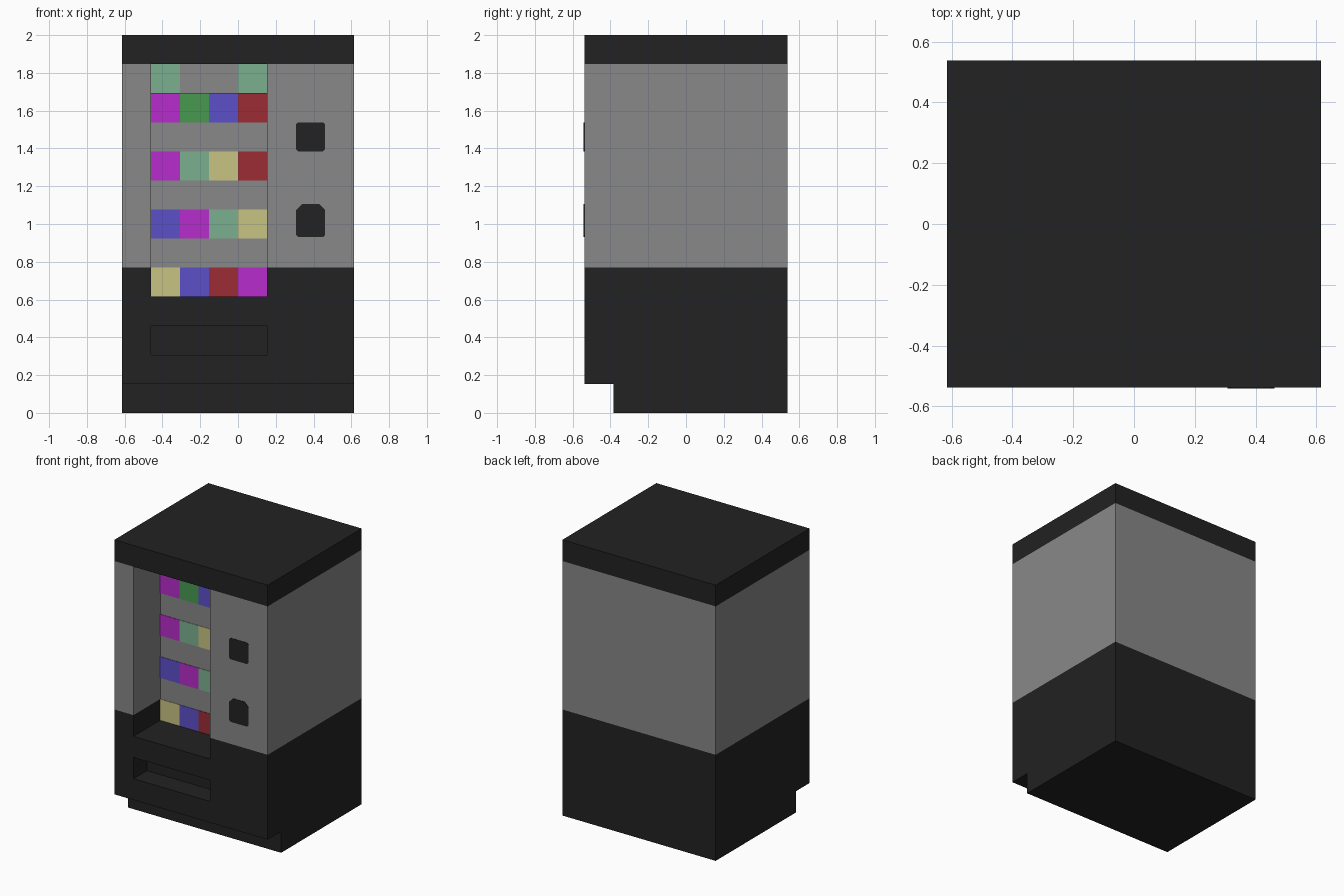
import bpy, bmesh
from mathutils import Vector

if "Cube" in bpy.data.objects:
    bpy.data.objects.remove(bpy.data.objects["Cube"])

U = 2 / 13            # block unit: the machine is 8 x 7 x 13 units
FRONT = -3.5          # front plane in units


def srgb(r, g, b):
    lin = lambda c: c / 12.92 if c <= 0.04045 else ((c + 0.055) / 1.055) ** 2.4
    return (lin(r / 255), lin(g / 255), lin(b / 255), 1)


def material(name, rgb):
    m = bpy.data.materials.new(name)
    m.diffuse_color = srgb(*rgb)
    m.use_nodes = True
    m.node_tree.nodes["Principled BSDF"].inputs["Base Color"].default_value = m.diffuse_color
    return m


MATS = {n: material(n, c) for n, c in {
    "charcoal": (34, 34, 34), "grey": (136, 136, 136),
    "magenta": (184, 44, 204), "green": (72, 152, 80),
    "blue": (92, 80, 200), "red": (156, 44, 52),
    "cream": (200, 196, 132), "mint": (124, 176, 144)}.items()}


def prism(name, pts, offset, mats):
    """Extrude a closed outline (given in units) along an offset vector."""
    bm = bmesh.new()
    face = bm.faces.new([bm.verts.new(Vector(p) * U) for p in pts])
    ext = bmesh.ops.extrude_face_region(bm, geom=[face], use_keep_orig=True)
    bmesh.ops.translate(bm, vec=Vector(offset) * U,
                        verts=[g for g in ext["geom"] if isinstance(g, bmesh.types.BMVert)])
    bmesh.ops.recalc_face_normals(bm, faces=bm.faces)
    me = bpy.data.meshes.new(name)
    bm.to_mesh(me)
    bm.free()
    for m in mats:
        me.materials.append(MATS[m])
    ob = bpy.data.objects.new(name, me)
    bpy.context.collection.objects.link(ob)
    return ob


def side_prism(name, yz, x0, x1, mats=()):
    return prism(name, [(x0, y, z) for y, z in yz], (x1 - x0, 0, 0), mats)


def plate(name, xz, depth, mat):
    """Thin coloured plate lying on a wall set back by depth units."""
    y = FRONT + depth
    return prism(name, [(x, y - 0.02, z) for x, z in xz], (0, 0.03, 0), [mat])


# Cabinet with a toe kick under the front
body = side_prism("cabinet", [(-2.5, 0), (3.5, 0), (3.5, 13), (FRONT, 13),
                              (FRONT, 1), (-2.5, 1)], -4, 4, ["charcoal", "grey"])

# Display window recess (deeper in its top row) and dispensing slot
cutters = [
    side_prism("window_cutter", [(-4, 4), (-1.5, 4), (-1.5, 11), (-0.5, 11),
                                 (-0.5, 12), (-4, 12)], -3, 1),
    side_prism("slot_cutter", [(-4, 2), (-2.5, 2), (-2.5, 3), (-4, 3)], -3, 1)]
bpy.context.view_layer.objects.active = body
for c in cutters:
    mod = body.modifiers.new(c.name, "BOOLEAN")
    mod.operation, mod.solver, mod.object = "DIFFERENCE", "EXACT", c
    bpy.ops.object.modifier_apply(modifier=mod.name)
    bpy.data.objects.remove(c)

# Grey middle band, charcoal base and lid
bm = bmesh.new()
bm.from_mesh(body.data)
for h in (5, 12):
    bmesh.ops.bisect_plane(bm, geom=bm.verts[:] + bm.edges[:] + bm.faces[:], dist=1e-5,
                           plane_co=(0, 0, h * U), plane_no=(0, 0, 1))
for f in bm.faces:
    z = f.calc_center_median().z / U
    f.material_index = 1 if 5.01 < z < 11.99 else 0
bm.to_mesh(body.data)
bm.free()

# Rows of products on the back of the window
ROWS = {4: "cream blue red magenta", 6: "blue magenta mint cream",
        8: "magenta mint cream red", 10: "magenta green blue red",
        11: "mint - - mint"}
for z, row in ROWS.items():
    for i, colour in enumerate(row.split()):
        if colour != "-":
            x = i - 3
            plate(f"product_{z}_{i + 1}", [(x, z), (x + 1, z), (x + 1, z + 1), (x, z + 1)],
                  3 if z == 11 else 2, colour)


# Keypad and coin panel, with clipped corners
def panel(name, z0, z1, low, high):
    plate(name, [(2 + low, z0), (3 - low, z0), (3, z0 + low), (3, z1 - high),
                 (3 - high, z1), (2 + high, z1), (2, z1 - high), (2, z0 + low)], 0, "charcoal")


panel("keypad", 9, 10, 0.07, 0.07)
panel("coin_panel", 6.05, 7.18, 0.07, 0.2)
